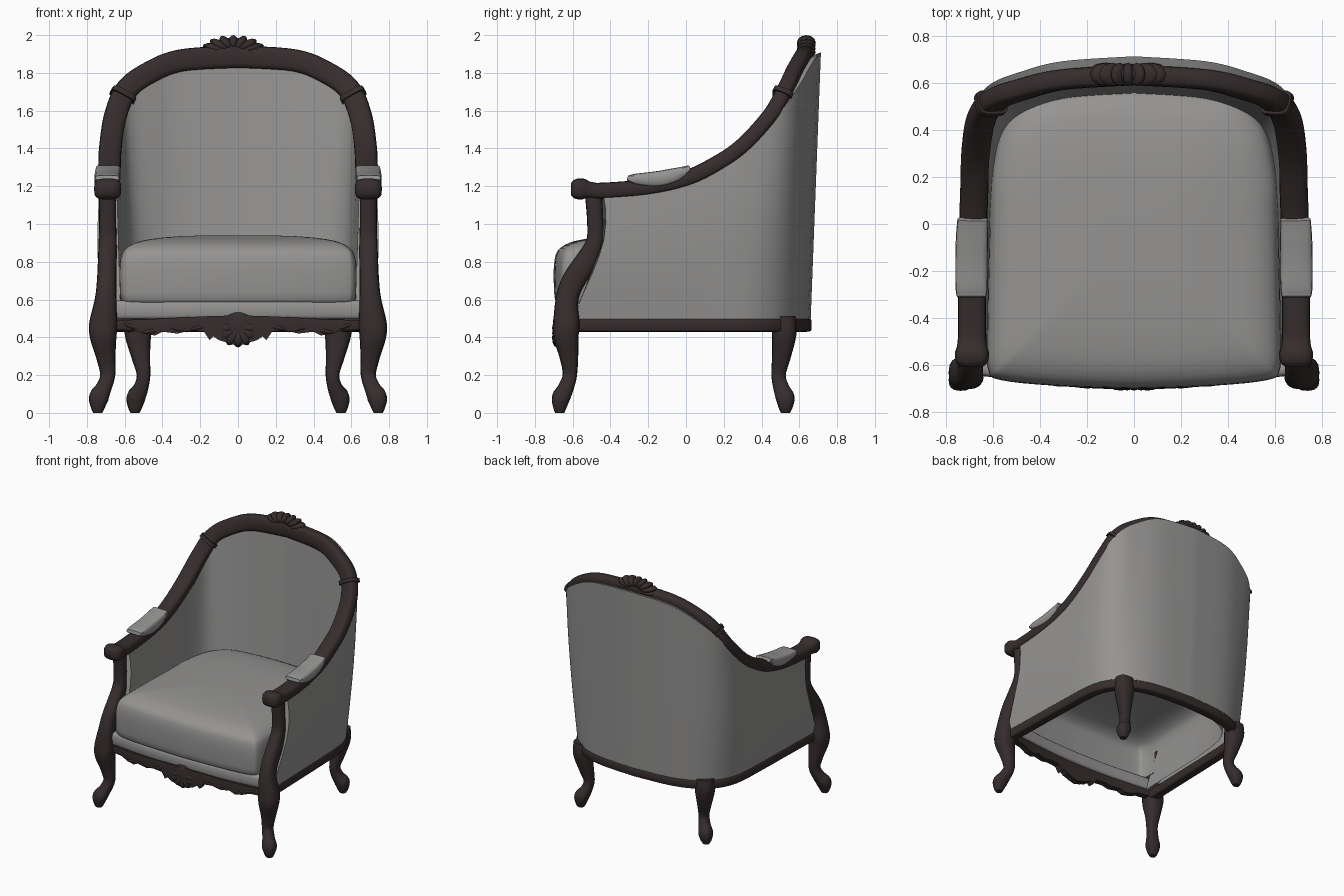
import bpy, bmesh, math
from mathutils import Vector, Matrix

if "Cube" in bpy.data.objects:
    bpy.data.objects.remove(bpy.data.objects["Cube"])

X, Z = Vector((1, 0, 0)), Vector((0, 0, 1))


def material(name, rgb):
    m = bpy.data.materials.new(name)
    m.use_nodes = True
    m.diffuse_color = (*rgb, 1)
    bsdf = m.node_tree.nodes["Principled BSDF"]
    bsdf.inputs["Base Color"].default_value = (*rgb, 1)
    bsdf.inputs["Roughness"].default_value = 0.7
    return m


FABRIC = material("grey fabric", (0.3, 0.295, 0.29))
WOOD = material("dark wood", (0.037, 0.026, 0.026))


def finish(name, bm, mat):
    bmesh.ops.recalc_face_normals(bm, faces=bm.faces)
    me = bpy.data.meshes.new(name)
    bm.to_mesh(me)
    bm.free()
    me.materials.append(mat)
    ob = bpy.data.objects.new(name, me)
    bpy.context.collection.objects.link(ob)
    bpy.ops.object.select_all(action='DESELECT')
    ob.select_set(True)
    bpy.context.view_layer.objects.active = ob
    bpy.ops.object.shade_smooth_by_angle(angle=math.radians(45))


def smooth(pts, n=6):
    """Catmull-Rom curve through points of any dimension."""
    out = []
    for i in range(len(pts) - 1):
        quad = [pts[max(0, min(len(pts) - 1, i + k))] for k in (-1, 0, 1, 2)]
        for j in range(n):
            t = j / n
            out.append(tuple(0.5 * (2 * b + (c - a) * t + (2 * a - 5 * b + 4 * c - d) * t * t
                                    + (3 * b - a - 3 * c + d) * t ** 3)
                             for a, b, c, d in zip(*quad)))
    return out + [tuple(pts[-1])]


def flip(p):
    return (-p[0], *p[1:])


def mirrored(pts):
    """Full path from a half path that starts at x = 0."""
    return [flip(p) for p in reversed(pts[1:])] + list(pts)


def skin(name, rings, mat, closed=True, keep=None):
    """Faces between rings, with end caps; keep(centre) may drop faces."""
    bm = bmesh.new()
    rows = [[bm.verts.new(p) for p in r] for r in rings]
    n = len(rows[0])
    for a, b in zip(rows, rows[1:]):
        for i in range(n if closed else n - 1):
            j = (i + 1) % n
            bm.faces.new((a[i], a[j], b[j], b[i]))
    bm.faces.new(rows[0])
    bm.faces.new(rows[-1])
    if keep:
        dropped = [f for f in bm.faces if not keep(f.calc_center_median())]
        bmesh.ops.delete(bm, geom=dropped, context='FACES')
    finish(name, bm, mat)


def tangent(pts, i):
    return (pts[min(i + 1, len(pts) - 1)] - pts[max(i - 1, 0)]).normalized()


def sweep(name, path, mat, side, power=0.7, n=16):
    """Rounded section along a path of (x, y, z, half width, half depth)."""
    pts = [Vector(p[:3]) for p in path]
    rings = []
    for i, p in enumerate(pts):
        t = tangent(pts, i)
        w = side(p, t)
        w = (w - t * w.dot(t)).normalized()
        d = t.cross(w)
        ring = []
        for k in range(n):
            c, s = math.cos(2 * math.pi * k / n), math.sin(2 * math.pi * k / n)
            ring.append(p + w * path[i][3] * math.copysign(abs(c) ** power, c)
                        + d * path[i][4] * math.copysign(abs(s) ** power, s))
        rings.append(ring)
    skin(name, rings, mat)


def arch_side(p, t):
    return Vector((p.x, 0, max(0, p.z - 1.3)))


def level_side(p, t):
    return t.cross(Z)


def post_side(p, t):
    return X


# Arched top rail running down into the arms, ending in scrolled hand rests
arch = [(0, .635, 1.885), (.3, .615, 1.865), (.47, .575, 1.80), (.59, .53, 1.71),
        (.65, .45, 1.57), (.675, .3, 1.41), (.68, .15, 1.31), (.685, 0, 1.24),
        (.69, -.2, 1.195), (.69, -.44, 1.175)]
rail = smooth([(*p, .06, .044) for p in arch]
              + [(.69, -.51, 1.18, .062, .044), (.69, -.55, 1.185, .072, .056),
                 (.69, -.59, 1.185, .066, .05), (.69, -.61, 1.185, .042, .03)])
sweep("top_rail", mirrored(rail), WOOD, arch_side, .6)


def offset(pts, distance):
    """Move a U-shaped path outward in plan by distance(point)."""
    pts = [Vector(p) for p in pts]
    out = []
    for i, p in enumerate(pts):
        t = tangent(pts, i)
        out.append(p + Z.cross(Vector((t.x, t.y, 0))).normalized() * distance(p))
    return out


def loft(low, high, bulge):
    """Columns of points rising from the low path to the high path."""
    columns = []
    for a, b in zip(low, high):
        column = []
        for k in range(9):
            v = a.lerp(b, k / 8)
            v.x *= 1 + bulge * math.sin(math.pi * k / 8)
            v.y += .13 * math.sin(math.pi * (k / 8) ** 1.5) * max(0, -v.y)
            column.append(v)
        columns.append(column)
    return columns


# Wrap-around upholstered shell: outer skin, rim under the rail, sloping inner skin
base = [(0, .61), (.28, .59), (.45, .54), (.56, .46), (.62, .35), (.64, .22),
        (.645, .1), (.65, -.05), (.655, -.25), (.665, -.6)]
top = mirrored(smooth([(x, y + .05 * max(0, z - 1.2), z + .06 * max(0, z - 1.5)) for x, y, z in arch]))
foot = mirrored(smooth([(*p, .49) for p in base]))
outer = loft(offset(foot, lambda p: .05), offset(top, lambda p: .045), .025)
inner = loft(offset(foot, lambda p: -.045 - .06 * min(.5, max(0, p.y))),
             [v - Z * .03 for v in offset(top, lambda p: -.05)], 0)
skin("upholstered_shell", [o + i[::-1] for o, i in zip(outer, inner)], FABRIC, closed=False)

# Base rail under the shell
sweep("base_rail", mirrored(smooth([(x * 1.03, y * 1.03, .465, .037, .036) for x, y in base])),
      WOOD, level_side, .4)

# Seat cushion: crowned top with a hanging front, hollow underneath and open at the sides
half = smooth([(0, -.70), (.3, -.69), (.56, -.665), (.62, -.62), (.625, -.45), (.615, 0),
               (.61, .2), (.56, .41), (.44, .53), (.22, .57), (0, .58)], 5)
plan = half + [flip(p) for p in reversed(half[1:-1])]
levels = smooth([(.58, .96), (.60, .99), (.68, 1), (.77, 1), (.835, .985), (.87, .95),
                 (.90, .87), (.92, .74), (.935, .5), (.94, .2)], 2)
skin("seat_cushion", [[(x * s, (y + .08) * s - .08, z) for x, y in plan] for z, s in levels],
     FABRIC, keep=lambda c: c.z > .78 or c.y < -.5)

# Padded strip below the cushion
sweep("front_padding", mirrored(smooth([(0, -.66, .545, .032, .05), (.3, -.65, .545, .032, .05),
                                        (.65, -.615, .545, .032, .05)])), FABRIC, level_side, .6)

# Scalloped front apron
scallop = [(0, .355), (.1, .385), (.13, .405), (.15, .385), (.18, .43), (.26, .435), (.32, .42),
           (.4, .43), (.44, .41), (.5, .42), (.56, .44), (.66, .44)]


def scallop_height(x):
    for (x0, z0), (x1, z1) in zip(scallop, scallop[1:]):
        if x <= x1:
            return z0 + (z1 - z0) * (x - x0) / (x1 - x0)


columns = []
for i in range(-64, 65):
    x = i / 100
    low, high = scallop_height(abs(x)), .492 + .023 * math.cos(2.4 * x) ** 2
    y = -.698 + .06 * (x / .65) ** 2
    columns.append([(x, y, low), (x, y - .006, (low + high) / 2), (x, y, high),
                    (x, y + .05, high), (x, y + .05, low)])
skin("front_apron", columns, WOOD)


def blob(bm, centre, size, angle=0):
    m = (Matrix.Translation(centre) @ Matrix.Rotation(angle, 4, 'Y')
         @ Matrix.Diagonal((*size, 1)))
    bmesh.ops.create_uvsphere(bm, u_segments=12, v_segments=8, radius=1, matrix=m)


def fan(name, centre, rx, rz, depth, count):
    """Carved shell: lobes radiating over a half ellipse, downward if rz < 0."""
    bm = bmesh.new()
    blob(bm, centre, (rx * .85, depth * .9, abs(rz) * .85))
    for i in range(count):
        a = math.pi * i / (count - 1)
        tip = Vector((rx * math.cos(a), 0, rz * math.sin(a)))
        blob(bm, Vector(centre) + tip * .55, (tip.length * .45, depth, abs(rz) * .28),
             -math.atan2(tip.z, tip.x))
    finish(name, bm, WOOD)


fan("crest_carving", (-.025, .637, 1.91), .175, .09, .05, 9)
fan("apron_carving", (0, -.683, .45), .11, -.103, .026, 7)

# Leaf scrolls along the apron
bm = bmesh.new()
for s in (1, -1):
    for x, z, tilt in ((.2, .455, .25), (.31, .445, -.2), (.45, .435, .2), (.55, .455, -.3)):
        blob(bm, (s * x, -.69 + .06 * (x / .65) ** 2, z), (.06, .016, .014), s * tilt)
finish("apron_leaves", bm, WOOD)

# Front post and cabriole leg in one curve, back leg, rail collar and arm pad
front_leg = [(.69, -.49, 1.16, .045, .045), (.69, -.48, 1.0, .045, .043), (.69, -.485, .9, .048, .046),
             (.692, -.53, .8, .05, .06), (.695, -.595, .7, .052, .062), (.70, -.63, .6, .058, .06),
             (.713, -.633, .47, .075, .07), (.713, -.635, .4, .07, .066), (.70, -.62, .3, .052, .05),
             (.69, -.615, .2, .04, .038), (.712, -.637, .13, .042, .042), (.737, -.662, .08, .052, .048),
             (.742, -.668, .03, .038, .036), (.742, -.668, 0, .024, .024)]
back_leg = [(.53, .52, .51, .068, .06), (.53, .52, .42, .07, .065), (.515, .505, .3, .05, .05),
            (.5, .49, .2, .036, .038), (.515, .505, .13, .04, .042), (.54, .525, .08, .05, .05),
            (.545, .527, .03, .038, .038), (.545, .527, 0, .024, .024)]
pad = [(.692, -.31, 1.245, .062, .012), (.692, -.27, 1.238, .068, .028), (.692, -.15, 1.238, .069, .042),
       (.69, -.05, 1.262, .068, .036), (.688, .02, 1.298, .064, .014)]
collar = [(*p[:3], .07, .056) for p in rail[19:21]]
for word, s in (("left", 1), ("right", -1)):
    place = (lambda p: p) if s > 0 else flip
    for part, pts, mat, side, power in (("front_leg", smooth(front_leg, 4), WOOD, post_side, .75),
                                        ("back_leg", smooth(back_leg, 4), WOOD, post_side, .75),
                                        ("rail_collar", collar, WOOD, arch_side, .5),
                                        ("arm_pad", smooth(pad), FABRIC, post_side, .45)):
        sweep(word + "_" + part, [place(p) for p in pts], mat, side, power)
